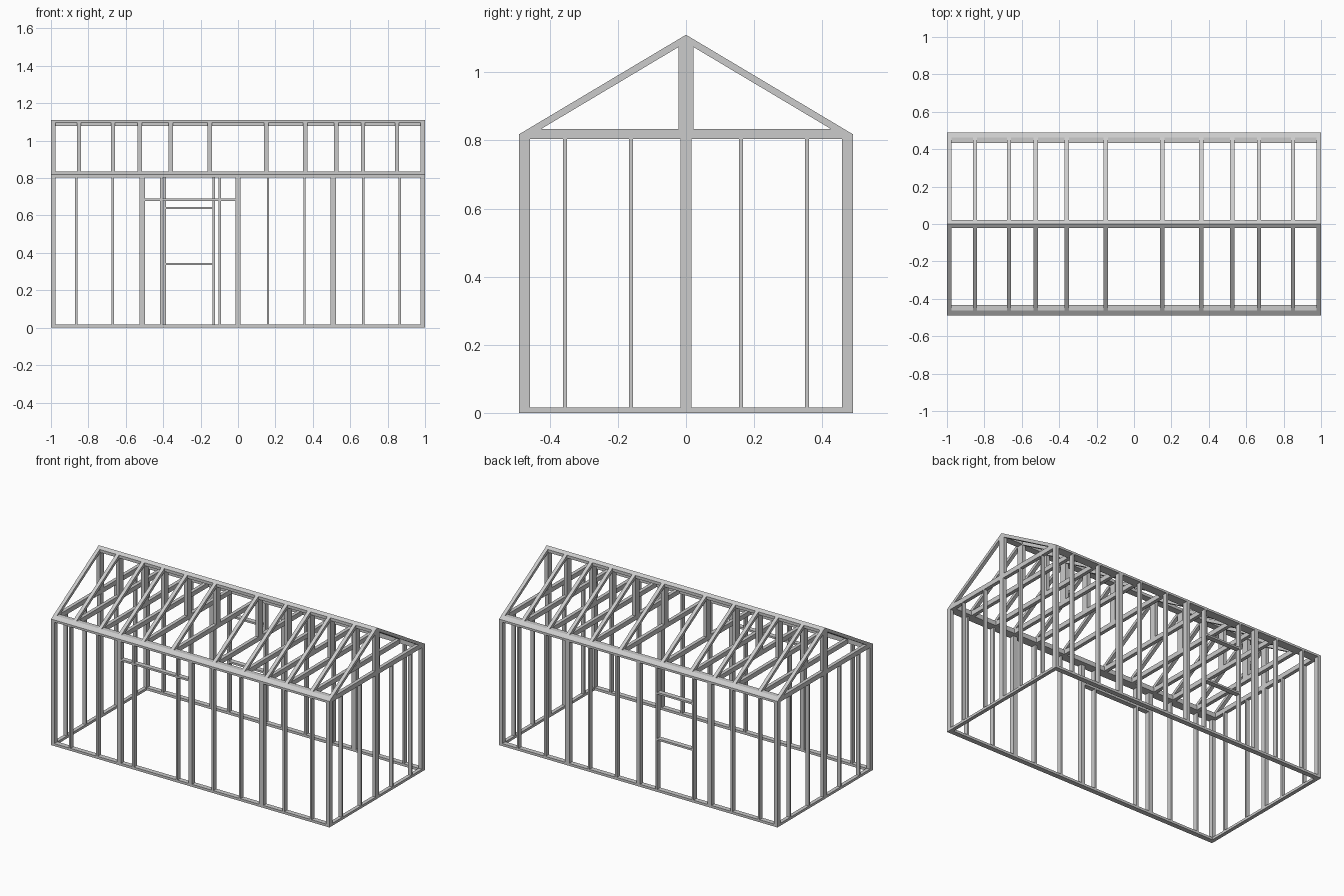
import bpy, bmesh

if "Cube" in bpy.data.objects:
    bpy.data.objects.remove(bpy.data.objects["Cube"])

L, W = 1.0, 0.49             # half length, half width
PLATE, TOP = 0.804, 0.834    # underside and top of the upper plates
EAVE, RIDGE = 0.818, 1.11
SLOPE = (RIDGE - EAVE) / W
BASE = 0.016
D = 0.032                    # long wall depth
E = 0.024                    # end wall depth
STUD = 0.012


def roof(y):
    return RIDGE - SLOPE * abs(y)


def box(bm, x0, x1, y0, y1, z0, z1):
    prism(bm, [(y0, z0), (y1, z0), (y1, z1), (y0, z1)], x0, x1)


def prism(bm, profile, x0, x1):
    # extrude a y-z profile along x
    a = [bm.verts.new((x0, y, z)) for y, z in profile]
    b = [bm.verts.new((x1, y, z)) for y, z in profile]
    n = len(profile)
    bm.faces.new(a)
    bm.faces.new(b[::-1])
    for i in range(n):
        bm.faces.new((a[i], b[i], b[(i + 1) % n], a[(i + 1) % n]))


def finish(name, bm):
    bmesh.ops.recalc_face_normals(bm, faces=bm.faces)
    me = bpy.data.meshes.new(name)
    bm.to_mesh(me)
    bm.free()
    ob = bpy.data.objects.new(name, me)
    bpy.context.collection.objects.link(ob)
    return ob


# bottom plates around the floor
bm = bmesh.new()
for s in (-1, 1):
    box(bm, -L, L, *sorted((s * W, s * (W - D))), 0, BASE)
    box(bm, *sorted((s * L, s * (L - E))), -W + D, W - D, 0, BASE)
finish("bottom_plates", bm)

# corner posts
bm = bmesh.new()
for s in (-1, 1):
    for t in (-1, 1):
        box(bm, *sorted((s * L, s * (L - E))), *sorted((t * W, t * (W - D))), BASE, PLATE)
finish("corner_posts", bm)

# long walls: shared studs as (centre, width), plus the opening studs
shared = [(-0.865, STUD), (-0.67, STUD), (-0.512, 0.03), (0, 0.026), (0.16, STUD),
          (0.355, STUD), (0.51, 0.03), (0.67, STUD), (0.865, STUD)]
walls = {
    "front": (-1, [-0.411, -0.097]),
    "back": (1, [-0.392, -0.13]),
}
for name, (s, extra) in walls.items():
    bm = bmesh.new()
    y = sorted((s * W, s * (W - D)))
    for x, w in shared + [(x, STUD) for x in extra]:
        box(bm, x - w / 2, x + w / 2, *y, BASE, PLATE)
    finish(name + "_wall_studs", bm)

# door header in the front wall
bm = bmesh.new()
box(bm, -0.497, -0.013, -W, -W + D, 0.678, 0.69)
finish("door_header", bm)

# window sill and head in the back wall
bm = bmesh.new()
for z in (0.34, 0.64):
    box(bm, -0.386, -0.136, W - D, W, z - 0.006, z + 0.006)
finish("window_rails", bm)

# end wall studs
bm = bmesh.new()
for s in (-1, 1):
    for y, w in [(-0.355, STUD), (-0.161, STUD), (0, D), (0.161, STUD), (0.355, STUD)]:
        box(bm, *sorted((s * L, s * (L - E))), y - w / 2, y + w / 2, BASE, PLATE)
finish("end_wall_studs", bm)

# eave plates with the outer edge cut to the roof slope
bm = bmesh.new()
yb = (RIDGE - TOP) / SLOPE
for s in (-1, 1):
    prism(bm, [(s * y, z) for y, z in
               [(W, PLATE), (W, EAVE), (yb, TOP), (0.433, TOP), (0.433, PLATE)]], -L, L)
finish("eave_plates", bm)

# ridge beam with a peaked top
bm = bmesh.new()
r = 0.022
prism(bm, [(-r, 1.078), (r, 1.078), (r, roof(r)), (0, RIDGE), (-r, roof(r))], -L, L)
finish("ridge_beam", bm)

# roof trusses: tie beam, king post and a pair of rafters
H = 0.0115
T = 0.023                    # vertical thickness of a rafter
half = [0.151, 0.36, 0.525, 0.668, 0.85, L - H]
for i, x in enumerate(sorted([-h for h in half] + half)):
    bm = bmesh.new()
    x0, x1 = x - H, x + H
    box(bm, x0, x1, -0.433, 0.433, PLATE, TOP)
    box(bm, x0, x1, -r, r, TOP, 1.078)
    for s in (-1, 1):
        yi = (RIDGE - T - TOP) / SLOPE
        prism(bm, [(s * yb, TOP), (s * r, roof(r)), (s * r, roof(r) - T), (s * yi, TOP)], x0, x1)
    finish("roof_truss_%d" % (i + 1), bm)
